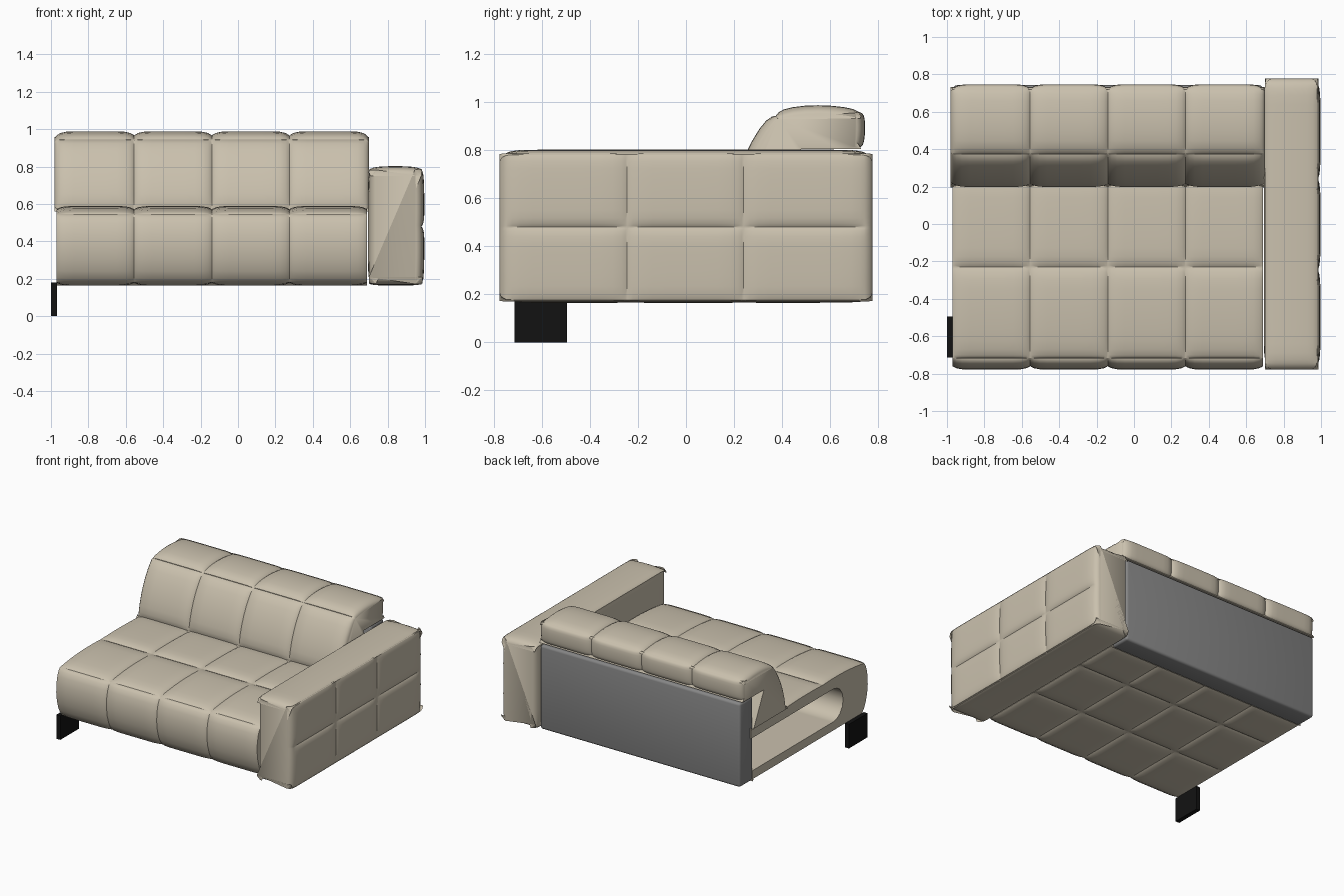
import bpy, bmesh
from mathutils import Vector

cube = bpy.data.objects.get("Cube")
if cube:
    bpy.data.objects.remove(cube, do_unlink=True)


def material(name, rgb):
    m = bpy.data.materials.new(name)
    m.use_nodes = True
    col = (*rgb, 1)
    m.diffuse_color = col
    bsdf = m.node_tree.nodes["Principled BSDF"]
    bsdf.inputs["Base Color"].default_value = col
    bsdf.inputs["Roughness"].default_value = 0.8
    return m


fabric = material("beige fabric", (0.59, 0.53, 0.42))
backing = material("grey backing", (0.24, 0.24, 0.24))
black = material("black foot", (0.006, 0.006, 0.006))

STEPS = [0, .015, .05, .12, .22, .36, .5, .64, .78, .88, .95, .985]
PLAIN, EDGED, QUILTED = 0, 1, 2


def finish(bm, name, mat, angle=0.7):
    bmesh.ops.recalc_face_normals(bm, faces=bm.faces)
    me = bpy.data.meshes.new(name)
    bm.to_mesh(me)
    bm.free()
    me.materials.append(mat)
    ob = bpy.data.objects.new(name, me)
    bpy.context.collection.objects.link(ob)
    bpy.ops.object.select_all(action='DESELECT')
    ob.select_set(True)
    bpy.context.view_layer.objects.active = ob
    bpy.ops.object.shade_smooth_by_angle(angle=angle)
    return ob


def bezier(points, t):
    pts = [Vector(p) for p in points]
    while len(pts) > 1:
        pts = [a.lerp(b, t) for a, b in zip(pts, pts[1:])]
    return pts[0]


def pinch(t):
    return abs(2 * t - 1) ** 9


def upholstery(name, panels, seams, depth, along_x=True, caps=()):
    """Sweep a closed outline of panels, pulling the surface in at each seam."""
    outline = []
    for i, (pts, mode) in enumerate(panels):
        for t in STEPS:
            m = max(mode, panels[i - 1][1]) if t == 0 else mode
            outline.append((bezier(pts, t), pinch(t) if m else 0, m))
    n = len(outline)
    normals = []
    for i in range(n):
        p = outline[i][0]
        d1 = (p - outline[i - 1][0]).normalized()
        d2 = (outline[(i + 1) % n][0] - p).normalized()
        d = (d1 + d2).normalized()
        normals.append(Vector((d.y, -d.x)))

    # stations: position, seam pinch, at an outer end, extra inset
    stations = []
    for k, (a, b) in enumerate(zip(seams, seams[1:])):
        for t in STEPS:
            is_end = (k == 0 and t < .5) or (k == len(seams) - 2 and t > .5)
            stations.append((a + (b - a) * t, pinch(t), is_end, 0))
    stations.append((seams[-1], 1, True, 0))
    for out, inset in caps:
        stations.insert(0, (seams[0] - out, 1, True, inset))
        stations.append((seams[-1] + out, 1, True, inset))

    bm = bmesh.new()
    rings = []
    for s, pu, is_end, extra in stations:
        ring = []
        for (p, pt, mode), nor in zip(outline, normals):
            u = pu if mode == QUILTED or (mode == EDGED and is_end) else 0
            inset = depth * (1 - (1 - pt) * (1 - u)) + (extra if mode else 0)
            q = p - nor * inset
            ring.append(bm.verts.new((s, q.x, q.y) if along_x else (q.x, s, q.y)))
        rings.append(ring)
    for r1, r2 in zip(rings, rings[1:]):
        for i in range(n):
            j = (i + 1) % n
            bm.faces.new((r1[i], r1[j], r2[j], r2[i]))
    bm.faces.new(rings[0])
    bm.faces.new(rings[-1])
    return finish(bm, name, fabric)


def box(name, lo, hi, mat, bevel=0):
    bm = bmesh.new()
    bmesh.ops.create_cube(bm, size=1)
    for v in bm.verts:
        v.co = [(a + b) / 2 + c * (b - a) for a, b, c in zip(lo, hi, v.co)]
    if bevel:
        bmesh.ops.bevel(bm, geom=bm.edges[:], offset=bevel, segments=3,
                        profile=0.5, affect='EDGES')
    return finish(bm, name, mat)


columns = [-.97, -.555, -.14, .275, .69]

# Seat: one quilted layer folded round the front, open at the back
seat = [
    ([(.62, .57), (.25, .58)], QUILTED),
    ([(.25, .58), (0, .595), (-.23, .585)], QUILTED),
    ([(-.23, .585), (-.5, .6), (-.725, .56)], QUILTED),
    ([(-.725, .56), (-.80, .5), (-.80, .25), (-.70, .163)], QUILTED),
    ([(-.70, .163), (-.23, .163)], QUILTED),
    ([(-.23, .163), (.25, .163)], QUILTED),
    ([(.25, .163), (.6, .163)], QUILTED),
    ([(.6, .163), (.6, .245)], PLAIN),
    ([(.6, .245), (-.345, .245)], PLAIN),
    ([(-.345, .245), (-.51, .245), (-.51, .49), (-.345, .49)], PLAIN),
    ([(-.345, .49), (.62, .49)], PLAIN),
    ([(.62, .49), (.62, .57)], PLAIN),
]
upholstery("seat", seat, columns, 0.018)

# Backrest: sloping front wedge with a headrest overhanging the rear panel
backrest = [
    ([(.74, .965), (.62, .993), (.48, 1.0), (.365, .96)], QUILTED),
    ([(.365, .96), (.27, .87), (.20, .7), (.19, .56)], QUILTED),
    ([(.19, .56), (.6, .56)], PLAIN),
    ([(.6, .56), (.48, .805)], PLAIN),
    ([(.48, .805), (.735, .805)], PLAIN),
    ([(.735, .805), (.755, .88), (.74, .965)], QUILTED),
]
upholstery("backrest", backrest, columns, 0.022, caps=[(.01, .012)])

# Armrest: quilted outer face, plain top, ends and inner face
arm = [
    ([(.99, .792), (.9, .806), (.78, .806), (.695, .792)], EDGED),
    ([(.695, .792), (.695, .165)], EDGED),
    ([(.695, .165), (.99, .165)], EDGED),
    ([(.99, .165), (1.0, .32), (.995, .48)], QUILTED),
    ([(.995, .48), (1.0, .64), (.99, .792)], QUILTED),
]
upholstery("armrest", arm, [-.75, -.245, .24, .75], 0.014, along_x=False,
           caps=[(.018, .01), (.027, .03)])

# Rear panel and single support foot
box("rear_panel", (-.965, .585, .168), (.688, .742, .795), backing, 0.018)
box("foot", (-1.0, -.715, 0), (-.968, -.495, .18), black)
